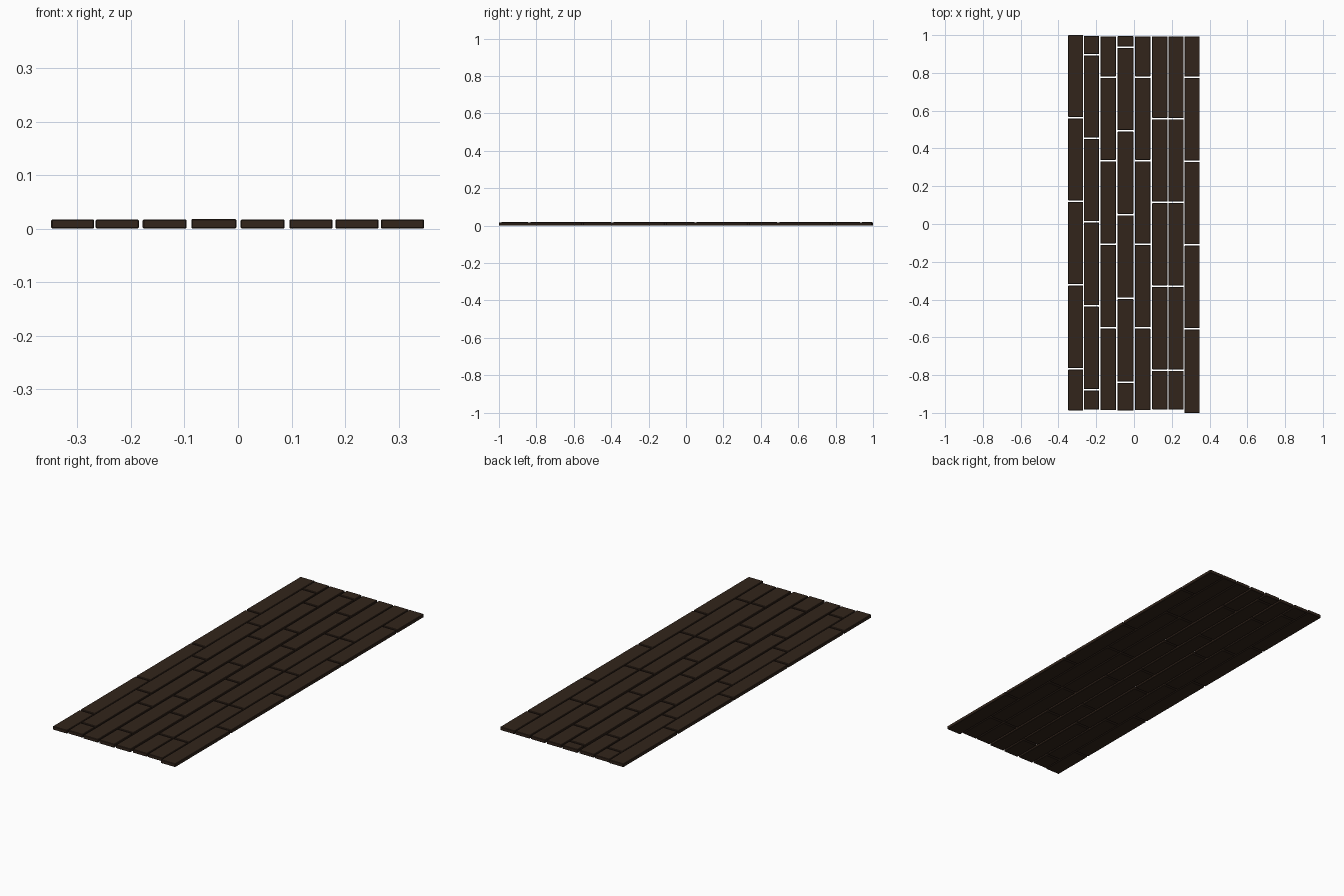
import bpy

# Dark stained wood
wood = bpy.data.materials.new("dark_wood")
wood.diffuse_color = (0.032, 0.018, 0.011, 1)

GAP = 0.008      # end gap between planks
BEVEL = 0.002


def plank(name, x0, x1, y0, y1, top):
    bpy.ops.mesh.primitive_cube_add(size=1, location=((x0 + x1) / 2, (y0 + y1) / 2, top / 2))
    ob = bpy.context.object
    ob.name = name
    ob.scale = (x1 - x0, y1 - y0, top)
    bpy.ops.object.transform_apply(location=False, rotation=False, scale=True)
    ob.data.materials.append(wood)
    # Softened plank edges
    mod = ob.modifiers.new("edge", 'BEVEL')
    mod.width = BEVEL
    mod.segments = 1


# Each row: left x, right x, top z, then back end, joints and front end along y
rows = [
    (-0.349, -0.269, 0.017, (1.0, 0.563, 0.121, -0.322, -0.767, -0.987)),
    (-0.266, -0.185, 0.017, (0.995, 0.896, 0.454, 0.011, -0.434, -0.878, -0.982)),
    (-0.178, -0.096, 0.017, (0.993, 0.778, 0.336, -0.107, -0.550, -0.986)),
    (-0.087, -0.003, 0.018, (0.995, 0.936, 0.493, 0.050, -0.394, -0.838, -0.988)),
    (0.005, 0.087, 0.017, (0.993, 0.778, 0.336, -0.107, -0.550, -0.986)),
    (0.096, 0.177, 0.017, (0.993, 0.558, 0.115, -0.329, -0.773, -0.982)),
    (0.182, 0.263, 0.017, (0.993, 0.558, 0.115, -0.329, -0.773, -0.982)),
    (0.267, 0.348, 0.017, (0.993, 0.777, 0.333, -0.111, -0.555, -1.0)),
]

# Staggered rows of floor planks
for r, (x0, x1, top, ys) in enumerate(rows):
    for i in range(len(ys) - 1):
        back = ys[i] - (GAP / 2 if i > 0 else 0)
        front = ys[i + 1] + (GAP / 2 if i < len(ys) - 2 else 0)
        plank(f"plank_row{r + 1}_{i + 1}", x0, x1, front, back, top)
